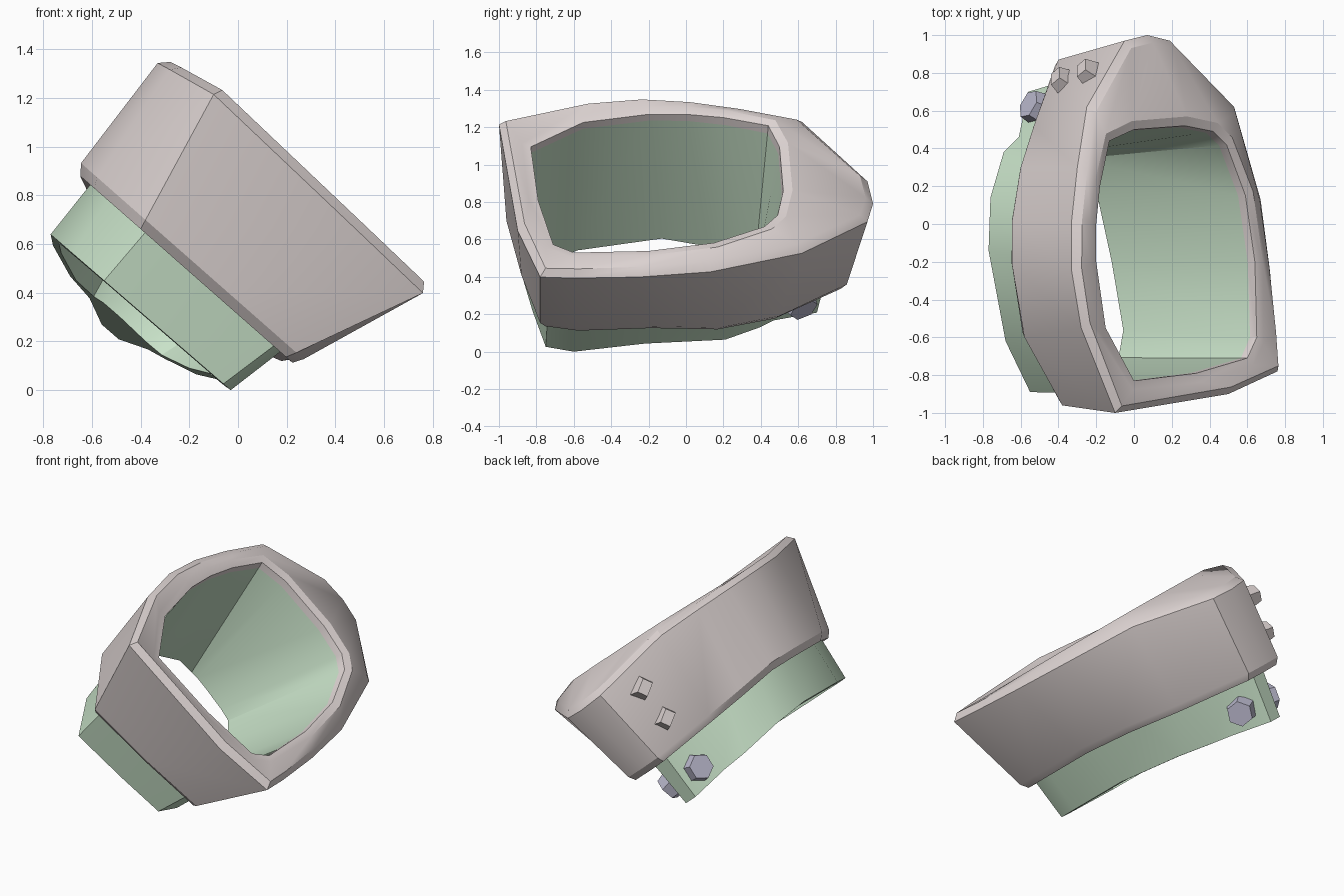
import bpy, bmesh, math
from mathutils import Vector, Matrix

cube = bpy.data.objects.get("Cube")
if cube:
    bpy.data.objects.remove(cube, do_unlink=True)


def material(name, rgb):
    mat = bpy.data.materials.new(name)
    mat.use_nodes = True
    mat.diffuse_color = (*rgb, 1)
    mat.node_tree.nodes["Principled BSDF"].inputs["Base Color"].default_value = (*rgb, 1)
    return mat


GREY = material("warm grey", (.74, .67, .66))
GREEN = material("pale green", (.58, .76, .58))
BOLT = material("bluish grey", (.5, .49, .62))
AXIS = Vector((.65, 0, .76))


def outline(height, slope, sag, points):
    """Cross-section lying on a tilted plane that sags toward the back."""
    return [Vector((x, y, height - slope * x - sag(y))) for x, y in points]


def inset(loop, amount, lift=0):
    centre = sum(loop, Vector()) / len(loop)
    return [p + (centre - p).normalized() * amount + AXIS * lift for p in loop]


def blend(low, high, factor):
    return [a.lerp(b, factor) for a, b in zip(low, high)]


def finish(name, bm, *mats):
    bmesh.ops.recalc_face_normals(bm, faces=bm.faces)
    mesh = bpy.data.meshes.new(name)
    bm.to_mesh(mesh)
    bm.free()
    for mat in mats:
        mesh.materials.append(mat)
    ob = bpy.data.objects.new(name, mesh)
    bpy.context.collection.objects.link(ob)
    bpy.ops.object.select_all(action="DESELECT")
    ob.select_set(True)
    bpy.context.view_layer.objects.active = ob
    bpy.ops.object.shade_smooth_by_angle(angle=math.radians(28))


# Cross-sections, each starting at the front corner and running past +x
rim = outline(1.125, .9, lambda y: .09 * math.sqrt(y + 1) + .36 * max(0, y - .6), [
    (-.1, -1), (.5, -.9), (.76, -.78), (.75, -.6), (.72, -.25),
    (.67, .13), (.53, .62), (.19, .97), (.07, 1), (-.05, .97),
    (-.25, .62), (-.3, .3), (-.33, .02), (-.33, -.25), (-.28, -.55)])
opening = outline(1.12, .87, lambda y: .025, [
    (0, -.83), (.33, -.79), (.6, -.71), (.65, -.6), (.64, -.2),
    (.59, .15), (.49, .42), (.42, .49), (.27, .52), (0, .5),
    (-.13, .44), (-.18, .2), (-.2, 0), (-.2, -.2), (-.15, -.55)])
skirt = outline(.365, .88, lambda y: .19 * max(0, y), [
    (-.38, -.96), (-.05, -.88), (.24, -.78), (.27, -.6), (.26, -.2),
    (.23, .18), (.09, .5), (-.18, .86), (-.3, .88), (-.4, .87),
    (-.53, .52), (-.6, .3), (-.645, .02), (-.645, -.22), (-.58, -.6)])
foot = outline(-.026, .865, lambda y: .27 * max(0, y), [
    (-.55, -.89), (-.28, -.82), (-.06, -.75), (-.03, -.6), (-.08, -.22),
    (-.17, .21), (-.3, .39), (-.37, .47), (-.49, .7), (-.56, .7),
    (-.61, .46), (-.69, .38), (-.76, .14), (-.77, -.14), (-.68, -.62)])

# Where the sleeve meets the underside of the collar
straight = [p + Vector((.2, 0, .21)) for p in foot]
neck = blend(inset(skirt, .065, -.03), straight, .5)

# The bore ends in a straight back wall
bore = inset(foot, .05)
for p in bore:
    extra = max(0, p.y - .36)
    p.y -= extra
    p.z += extra * .3
lip = blend(opening, bore, .05)

# Flared collar with bevelled rim, raised crest and lower edge, then its sleeve
collar = [neck, inset(skirt, .035, -.04), skirt, rim, inset(rim, .04, .04),
          inset(opening, -.05, .01), opening, lip]
sleeve = [bore, foot]
loops = collar + sleeve
bm = bmesh.new()
rows = [[bm.verts.new(p) for p in loop] for loop in loops]
for k, row in enumerate(rows):
    above = rows[(k + 1) % len(rows)]
    for i in range(len(row)):
        j = (i + 1) % len(row)
        face = bm.faces.new((row[i], row[j], above[j], above[i]))
        face.material_index = int(k >= len(collar) - 1)
finish("collar_with_sleeve", bm, GREY, GREEN)


def panel_frame(low, high, i, s, t):
    """Place on the panel between columns i and i+1, z axis pointing out."""
    a, b, c, d = low[i], low[i + 1], high[i + 1], high[i]
    origin = a.lerp(b, s).lerp(d.lerp(c, s), t)
    up = (d.lerp(c, s) - a.lerp(b, s)).normalized()
    out = (b - a).cross(up).normalized()
    side = up.cross(out)
    return Matrix.Translation(origin) @ Matrix((side, up, out)).transposed().to_4x4()


# Tapered studs on the rear left panel of the collar
for name, t in (("upper_stud", .73), ("lower_stud", .3)):
    bm = bmesh.new()
    bmesh.ops.create_cube(bm, size=1)
    for v in bm.verts:
        taper = .55 if v.co.z > 0 else 1
        v.co = Vector((v.co.x * .16 * taper, v.co.y * .12 * taper, v.co.z * .15))
    bm.transform(panel_frame(skirt, rim, 9, .44, t) @ Matrix.Rotation(.5, 4, "Z"))
    finish(name, bm, GREY)

# Six-sided bolts on both rear panels of the sleeve
for name, i, s, t in (("left_bolt", 9, .42, .42), ("right_bolt", 7, .36, .42)):
    bm = bmesh.new()
    bmesh.ops.create_cone(bm, cap_ends=True, segments=6, radius1=.1,
                          radius2=.08, depth=.12)
    bm.transform(panel_frame(foot, neck, i, s, t))
    finish(name, bm, BOLT)
